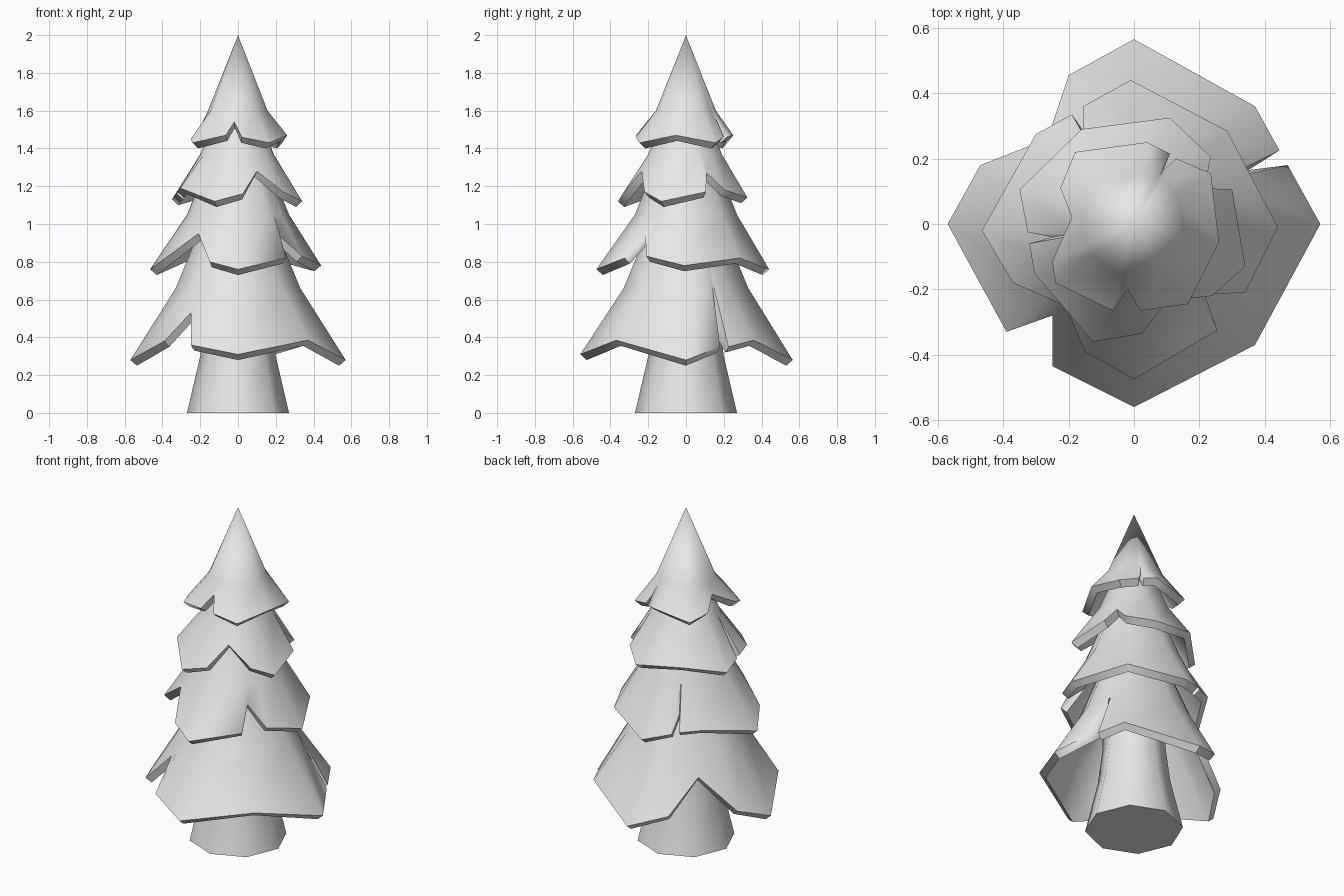
import bpy
import bmesh
from math import atan2, cos, sin, radians, pi

cube = bpy.data.objects.get("Cube")
if cube:
    bpy.data.objects.remove(cube, do_unlink=True)

# One plain grey for the whole tree
grey = bpy.data.materials.new("plain_grey")
grey.use_nodes = True
grey.diffuse_color = (0.8, 0.8, 0.8, 1)
shader = next(n for n in grey.node_tree.nodes if n.type == "BSDF_PRINCIPLED")
shader.inputs["Base Color"].default_value = grey.diffuse_color

RIM_THICKNESS = 0.035
RIM_DROP = 0.03


def finish(name, bm):
    """Turn a bmesh into a smooth-shaded object that keeps its sharp rims."""
    bmesh.ops.remove_doubles(bm, verts=bm.verts, dist=0.0005)
    bmesh.ops.recalc_face_normals(bm, faces=bm.faces)
    mesh = bpy.data.meshes.new(name)
    bm.to_mesh(mesh)
    bm.free()
    mesh.materials.append(grey)
    obj = bpy.data.objects.new(name, mesh)
    bpy.context.collection.objects.link(obj)
    bpy.ops.object.select_all(action="DESELECT")
    obj.select_set(True)
    bpy.context.view_layer.objects.active = obj
    bpy.ops.object.shade_smooth_by_angle(angle=radians(60))
    return obj


def add_ring(bm, points):
    return [bm.verts.new(p) for p in points]


def circle(angles, radius, z):
    return [(radius * cos(a), radius * sin(a), z) for a in angles]


def bridge(bm, lower, upper):
    count = len(lower)
    for i in range(count):
        j = (i + 1) % count
        bm.faces.new((lower[i], lower[j], upper[j], upper[i]))


def shrink(point):
    """Move a rim point inward and down to the underside of the skirt."""
    x, y, z = point
    angle = atan2(y, x)
    radius = (x * x + y * y) ** 0.5 - RIM_THICKNESS
    return radius * cos(angle), radius * sin(angle), z - RIM_DROP


def branch_tier(name, rim, waist, top):
    """Thick flared skirt: ragged rim, then a waist ring, then a narrow top."""
    bm = bmesh.new()
    angles = [atan2(y, x) for x, y, z in rim]
    outer_rim = add_ring(bm, rim)
    inner_rim = add_ring(bm, [shrink(p) for p in rim])
    outer_waist = add_ring(bm, circle(angles, *waist))
    inner_waist = add_ring(bm, circle(angles, waist[0] - RIM_THICKNESS, waist[1] - RIM_DROP))
    outer_top = add_ring(bm, circle(angles, *top))
    inner_radius = max(top[0] - RIM_THICKNESS, 0)
    inner_top = add_ring(bm, circle(angles, inner_radius, top[1] - RIM_DROP))
    rings = [inner_top, inner_waist, inner_rim, outer_rim, outer_waist, outer_top]
    for lower, upper in zip(rings, rings[1:]):
        bridge(bm, lower, upper)
    if inner_radius > 0:
        bridge(bm, outer_top, inner_top)
    return finish(name, bm)


# Eight-sided trunk, narrowing quickly and then running up inside the tiers
bm = bmesh.new()
sides = [i * pi / 4 for i in range(8)]
profile = [(0.27, 0), (0.2, 0.3), (0.175, 0.5), (0.16, 0.95), (0.14, 1.25), (0.1, 1.5)]
trunk_rings = [add_ring(bm, circle(sides, r, z)) for r, z in profile]
for lower, upper in zip(trunk_rings, trunk_rings[1:]):
    bridge(bm, lower, upper)
bm.faces.new(trunk_rings[0])
bm.faces.new(trunk_rings[-1])
finish("trunk", bm)

# Rims run counter-clockwise; the high inner points are the notches
bottom_rim = [
    (0.57, 0, 0.28), (0.47, 0.18, 0.35), (0.35, 0.165, 0.45), (0.445, 0.225, 0.35),
    (0.37, 0.36, 0.385), (0, 0.565, 0.28), (-0.2, 0.455, 0.35), (-0.265, 0.26, 0.53),
    (-0.47, 0.18, 0.35), (-0.57, 0, 0.28), (-0.39, -0.33, 0.38), (-0.25, -0.28, 0.53),
    (-0.25, -0.435, 0.36), (0, -0.56, 0.31), (0.37, -0.37, 0.385),
]
lower_rim = [
    (0.44, -0.01, 0.78), (0.285, 0.285, 0.82), (-0.01, 0.44, 0.76), (-0.155, 0.36, 0.8),
    (-0.155, 0.285, 0.89), (-0.19, 0.335, 0.81), (-0.3, 0.275, 0.83), (-0.465, -0.02, 0.76),
    (-0.37, -0.18, 0.83), (-0.21, -0.25, 0.95), (-0.15, -0.39, 0.8), (0, -0.475, 0.76),
    (0.255, -0.325, 0.82), (0.215, -0.215, 0.94), (0.34, -0.21, 0.83),
]
upper_rim = [
    (0.3, 0.105, 1.17), (0.215, 0.11, 1.27), (0.235, 0.205, 1.18), (0.11, 0.325, 1.14),
    (-0.16, 0.29, 1.18), (-0.35, 0.105, 1.13), (-0.325, -0.025, 1.16), (-0.25, -0.04, 1.25),
    (-0.32, -0.06, 1.17), (-0.305, -0.15, 1.19), (-0.125, -0.36, 1.12), (0.025, -0.335, 1.16),
    (0.1, -0.235, 1.28), (0.24, -0.22, 1.17), (0.34, -0.13, 1.12),
]
crown_rim = [
    (0.26, -0.055, 1.47), (0.235, 0.155, 1.43), (0.13, 0.2, 1.46), (0.09, 0.165, 1.53),
    (0.11, 0.215, 1.46), (0.04, 0.25, 1.47), (-0.18, 0.22, 1.43), (-0.225, 0.11, 1.46),
    (-0.19, 0.02, 1.53), (-0.25, -0.115, 1.45), (-0.24, -0.18, 1.43), (-0.065, -0.265, 1.47),
    (-0.02, -0.2, 1.54), (0.02, -0.265, 1.46), (0.165, -0.245, 1.43),
]

# Four stacked tiers; the crown closes to a point
branch_tier("bottom_branches", bottom_rim, (0.33, 0.66), (0.19, 1.0))
branch_tier("lower_branches", lower_rim, (0.27, 1.05), (0.17, 1.3))
branch_tier("upper_branches", upper_rim, (0.2, 1.37), (0.14, 1.52))
branch_tier("crown", crown_rim, (0.16, 1.6), (0, 2))
